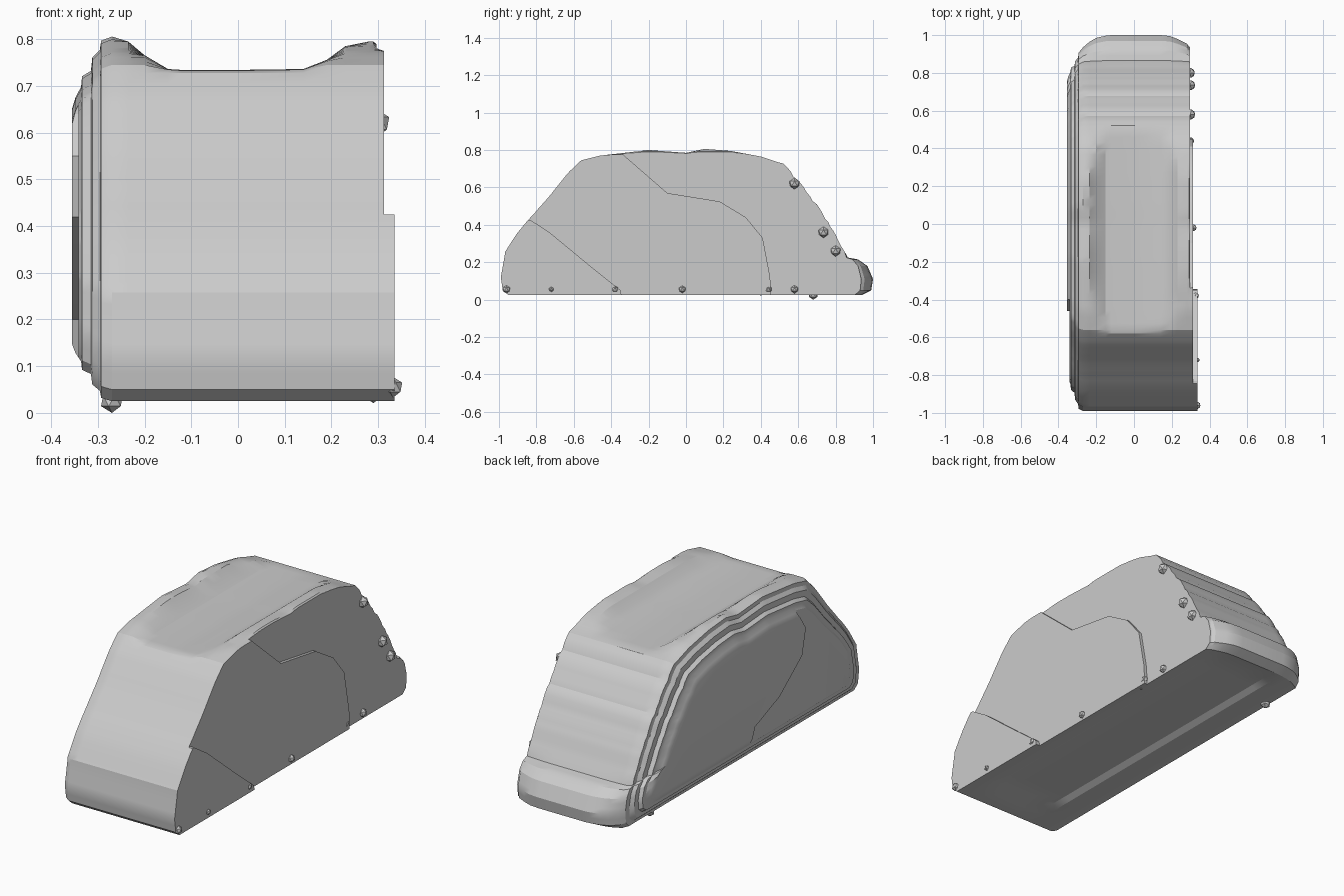
import bpy, bmesh, math, random
from mathutils import Vector

random.seed(4)


def link(name, bm):
    bmesh.ops.recalc_face_normals(bm, faces=bm.faces)
    me = bpy.data.meshes.new(name)
    bm.to_mesh(me)
    bm.free()
    ob = bpy.data.objects.new(name, me)
    bpy.context.collection.objects.link(ob)
    return ob


def loft(rings):
    bm = bmesh.new()
    loops = [[bm.verts.new(p) for p in r] for r in rings]
    n = len(loops[0])
    for a, b in zip(loops, loops[1:]):
        for i in range(n):
            j = (i + 1) % n
            bm.faces.new((a[i], a[j], b[j], b[i]))
    bm.faces.new(loops[0])
    bm.faces.new(loops[-1])
    return bm


# Side outline (y, z) of the arched block
outline = [(-0.95, 0.025), (-0.98, 0.05), (-0.99, 0.12), (-0.965, 0.26),
           (-0.90, 0.36), (-0.83, 0.44), (-0.70, 0.59), (-0.62, 0.69),
           (-0.56, 0.745), (-0.46, 0.77), (-0.20, 0.80), (0.00, 0.785),
           (0.10, 0.806), (0.24, 0.795), (0.40, 0.765), (0.52, 0.725),
           (0.63, 0.60), (0.73, 0.46), (0.80, 0.34), (0.865, 0.225),
           (0.92, 0.215), (0.97, 0.18), (1.00, 0.11), (0.99, 0.05),
           (0.94, 0.025)]
profile = []
for (y0, z0), (y1, z1) in zip(outline, outline[1:]):
    steps = max(1, round(math.hypot(y1 - y0, z1 - z0) / 0.03))
    for k in range(steps):
        t = k / steps
        wob = random.uniform(-0.005, 0.005) if 0.25 < z0 < 0.74 else 0
        profile.append((y0 + (y1 - y0) * t + wob * 0.5, z0 + (z1 - z0) * t + wob))
profile.append(outline[-1])
profile += [(0.94 - 1.89 * k / 20, 0.025) for k in range(1, 20)]

# Stations across the width: x, inset, top limit, back limit, floor lift
stations = [(-0.355, 0.135, 0.9, 0.98, 0), (-0.348, 0.115, 0.9, 0.97, 0),
            (-0.336, 0.095, 0.9, 0.96, 0), (-0.334, 0.075, 0.9, 0.95, 0),
            (-0.315, 0.065, 0.9, 0.94, 0), (-0.312, 0.04, 0.9, 0.925, 0),
            (-0.296, 0.025, 0.9, 0.92, 0), (-0.293, 0.008, 0.9, 0.92, 0),
            (-0.27, 0.0, 0.81, 0.935, 0), (-0.235, 0, 0.795, 0.965, 0),
            (-0.20, 0, 0.765, 0.985, 0), (-0.15, 0, 0.735, 0.997, 0),
            (-0.12, 0, 0.733, 1.0, 0.016), (0.0, 0, 0.733, 1.0, 0.016),
            (0.14, 0, 0.735, 1.0, 0.015), (0.19, 0, 0.755, 0.995, 0.012),
            (0.23, 0, 0.785, 0.98, 0.006), (0.28, 0, 0.795, 0.955, 0),
            (0.29, 0, 0.795, 0.94, 0), (0.312, 0, 0.775, 0.93, 0),
            (0.335, 0, 0.775, 0.93, 0)]
rings = []
for x, d, top, back, lift in stations:
    ring = []
    for y, z in profile:
        if z > top:
            z = top + (z - top) * 0.02
        if y > 0.85:
            y = 0.85 + (y - 0.85) * (back - 0.85) / 0.15
        y *= 1 - (1.7 if y > 0 else 1.5) * d
        z = 0.37 + (z - 0.37) * (1 - 2.6 * d)
        if z < 0.04:
            z += lift * (abs(y) < 0.85)
        ring.append((x, y, z))
    rings.append(ring)
body = link("arched_block", loft(rings))


# Shallow stepped layers on the two side faces
def carve(name, poly, x0, x1):
    cut = link(name, loft([[(x, y, z) for y, z in poly] for x in (x0, x1)]))
    cut.hide_render = True
    mod = body.modifiers.new(name, 'BOOLEAN')
    mod.operation = 'DIFFERENCE'
    mod.solver = 'EXACT'
    mod.object = cut
    bpy.context.view_layer.objects.active = body
    bpy.ops.object.modifier_apply(modifier=name)
    bpy.data.objects.remove(cut)


carve("right_middle_step", [(-1.2, 0.43), (-0.83, 0.425), (-0.73, 0.36), (-0.50, 0.17),
      (-0.35, 0.05), (-0.30, -0.2), (1.2, -0.2), (1.2, 1.1), (-1.2, 1.1)], 0.313, 0.5)
carve("right_rear_step", [(-0.45, 0.9), (-0.33, 0.77), (-0.10, 0.57), (0.18, 0.525),
      (0.32, 0.44), (0.41, 0.33), (0.45, 0.12), (0.46, -0.2),
      (1.2, -0.2), (1.2, 1.1), (-0.45, 1.1)], 0.297, 0.5)
carve("left_front_step", [(-1.2, 1.1), (-0.36, 1.1), (-0.40, 0.64), (-0.46, 0.55),
      (-0.43, 0.42), (-0.25, 0.28), (-0.05, 0.2), (0.1, -0.2), (-1.2, -0.2)], -0.5, -0.342)

# Small pointed knobs on the right side and lumps beneath
bumps = [(0.335, -0.72, 0.055, 0.014), (0.325, -0.38, 0.055, 0.02), (0.313, -0.02, 0.055, 0.02),
         (0.30, 0.44, 0.055, 0.02), (0.297, 0.58, 0.055, 0.022), (0.297, 0.58, 0.62, 0.03),
         (0.297, 0.735, 0.36, 0.03), (0.295, 0.80, 0.26, 0.03), (0.332, -0.96, 0.055, 0.022),
         (-0.27, 0.68, 0.026, 0.026), (0.29, 0.40, 0.033, 0.012)]
bm = bmesh.new()
for x, y, z, r in bumps:
    new = bmesh.ops.create_icosphere(bm, subdivisions=1, radius=r)['verts']
    for v in new:
        v.co += Vector((x, y, z))
knobs = link("surface_knobs", bm)

bpy.ops.object.select_all(action='DESELECT')
body.select_set(True)
bpy.context.view_layer.objects.active = body
bpy.ops.object.shade_smooth_by_angle(angle=math.radians(25))
